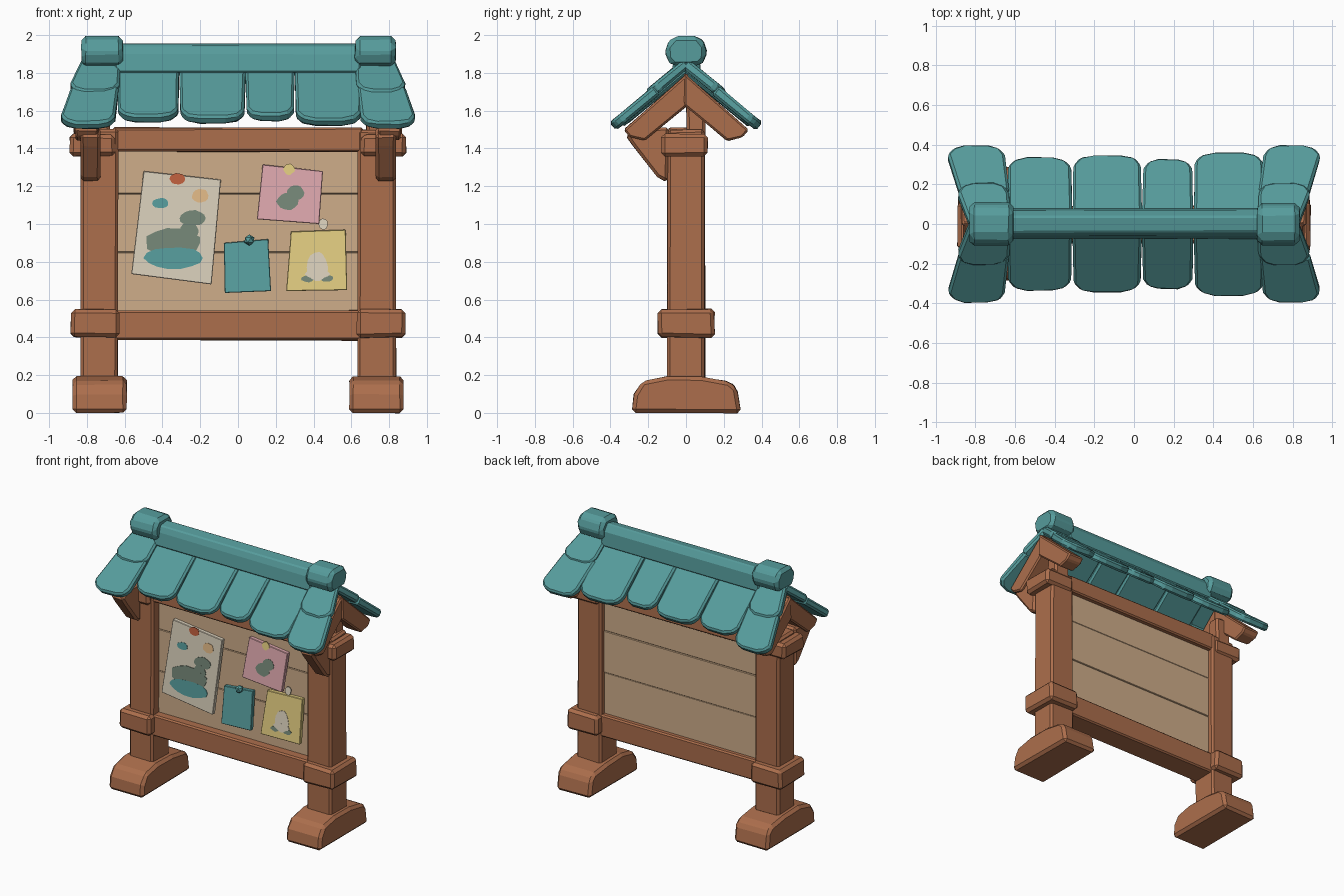
import bpy, bmesh, math, random
from mathutils import Vector

random.seed(4)
cube = bpy.data.objects.get("Cube")
if cube:
    bpy.data.objects.remove(cube, do_unlink=True)


def material(name, rgb):
    lin = [((c / 255 + 0.055) / 1.055) ** 2.4 for c in rgb] + [1]
    m = bpy.data.materials.new(name)
    m.use_nodes = True
    m.diffuse_color = lin
    m.node_tree.nodes["Principled BSDF"].inputs["Base Color"].default_value = lin
    return m


WOOD = material("warm wood", (172, 110, 76))
TEAL = material("teal", (86, 156, 156))
TAN = material("tan board", (207, 174, 138))
CREAM = material("cream paper", (216, 206, 186))
PINK = material("pink paper", (217, 164, 170))
YELLOW = material("yellow paper", (222, 201, 126))
GREEN = material("grey green paint", (116, 134, 118))
PEACH = material("peach paint", (224, 184, 134))
RED = material("red paint", (190, 95, 62))


def prism(name, pts, push, mat, bevel=0.0, jitter=0.0):
    """Closed solid from a 3D outline pushed along a vector."""
    bm = bmesh.new()
    face = bm.faces.new([bm.verts.new(p) for p in pts])
    ext = bmesh.ops.extrude_face_region(bm, geom=[face], use_keep_orig=True)
    moved = [g for g in ext["geom"] if isinstance(g, bmesh.types.BMVert)]
    bmesh.ops.translate(bm, verts=moved, vec=Vector(push))
    for v in bm.verts:
        v.co += Vector([random.uniform(-jitter, jitter) for _ in range(3)])
    bmesh.ops.recalc_face_normals(bm, faces=bm.faces)
    me = bpy.data.meshes.new(name)
    bm.to_mesh(me)
    bm.free()
    me.materials.append(mat)
    ob = bpy.data.objects.new(name, me)
    bpy.context.collection.objects.link(ob)
    if bevel:
        mod = ob.modifiers.new("soft edge", "BEVEL")
        mod.width = bevel
        mod.segments = 1
    return ob


def box(name, x, y, z, mat=WOOD, bevel=0.015, jitter=0.004):
    pts = [(x[0], y[0], z[0]), (x[1], y[0], z[0]), (x[1], y[1], z[0]), (x[0], y[1], z[0])]
    return prism(name, pts, (0, 0, z[1] - z[0]), mat, bevel, jitter)


def profile(name, x, yz, mat=WOOD, bevel=0.015, jitter=0.003):
    return prism(name, [(x[0], y, z) for y, z in yz], (x[1] - x[0], 0, 0), mat, bevel, jitter)


# Posts, feet, collars, braces and gable rafters on both sides
foot = [(-.285, 0), (-.275, .1), (-.23, .165), (-.1, .195), (.08, .19), (.23, .165), (.27, .13), (.29, 0)]
brace = [(-.32, 1.47), (-.28, 1.41), (-.15, 1.25), (-.1, 1.22), (-.09, 1.51), (-.25, 1.51)]
for s, label in ((1, "left"), (-1, "right")):
    def span(a, b):
        return sorted((s * a, s * b))
    profile(label + "_foot", span(.59, .875), foot, bevel=0.02)
    box(label + "_post", span(.635, .835), (-.1, .1), (.17, 1.5))
    box(label + "_lower_collar", span(.63, .885), (-.15, .15), (.4, .55), bevel=0.02)
    box(label + "_upper_collar", span(.65, .89), (-.13, .115), (1.36, 1.475), bevel=0.02)
    profile(label + "_brace", span(.73, .835), brace)
    box(label + "_king_post", span(.68, .8), (.0, .1), (1.45, 1.66))
    for f, end in ((-1, "front"), (1, "back")):
        rafter = [(f * y, z) for y, z in ((-.01, 1.8), (.33, 1.5), (.3, 1.46), (.22, 1.44), (-.01, 1.63))]
        profile(f"{label}_{end}_rafter", span(.74, .865 + f * .003), rafter, bevel=0.01)

# Cross rails and back board
box("lower_rail", (-.66, .66), (-.09, .09), (.385, .545), bevel=0.01)
box("upper_rail", (-.66, .66), (-.09, .09), (1.38, 1.51), bevel=0.01)
levels = (.53, .85, 1.16, 1.4)
for i in range(3):
    back = .055 + .004 * (i % 2)
    box(f"board_plank_{i + 1}", (-.66, .66), (-.025, back), (levels[i], levels[i + 1]), TAN, 0.004, 0)


# Roof tiles: plan outline laid on the slope
def tile(name, f, outline, lift, slope=0.82, thick=0.055):
    pts = [(x, f * y, 1.855 + lift - slope * y) for x, y in outline]
    n = Vector((0, f * slope, 1)).normalized()
    return prism(name, pts, -thick * n, TEAL, 0.013, 0.003)


def scallop(x0, x1, top, eave, flare0=0.0, flare1=0.0):
    """Tile outline with a rounded lower edge."""
    a, b = x0 + flare0, x1 + flare1
    w = b - a
    return [(x0, top), (x1, top), (b, eave - .05), (b - w * .1, eave - .015), (b - w * .3, eave),
            (a + w * .3, eave), (a + w * .1, eave - .015), (a, eave - .05)]


seams = (-.64, -.31, .04, .3, .66)
eaves = (.345, .355, .335, .37)
for f, end in ((-1, "front"), (1, "back")):
    for i, eave in enumerate(eaves):
        tile(f"{end}_roof_tile_{i + 1}", f,
             scallop(seams[i], seams[i + 1], .01, eave, .006, -.006), .003 * (i % 2))
    for s, label in ((1, "left"), (-1, "right")):
        for row, out in (("lower", scallop(.63, .885, .17, .405, .02, .055)),
                         ("upper", scallop(.62, .83, .01, .215, .01, .06))):
            lift = .028 if row == "upper" else .015
            tile(f"{label}_{end}_{row}_end_tile", f, [(s * x, y) for x, y in out], lift)

# Ridge beam and its rounded caps
ridge = [(-.075, 1.8), (-.06, 1.9), (-.04, 1.945), (.04, 1.96), (.07, 1.91), (.08, 1.8)]
profile("ridge_beam", (-.65, .65), ridge, TEAL, 0.008)
cap = [(-.07, 1.835), (-.105, 1.87), (-.11, 1.94), (-.065, 1.995),
       (.065, 1.995), (.11, 1.94), (.105, 1.87), (.07, 1.835)]
profile("left_ridge_cap", (.62, .835), cap, TEAL, 0.025)
profile("right_ridge_cap", (-.83, -.61), cap, TEAL, 0.025)


# Notices: tilted sheets with thin painted plates
def notice(name, corners, mat, paint):
    top = max(z for x, z in corners)
    low = min(z for x, z in corners)

    def on_sheet(x, z, out=0.0):
        return (x, -.055 - .045 * (top - z) / (top - low) - out, z)
    prism(name, [on_sheet(x, z) for x, z in corners], (0, .03, 0), mat, 0.003)
    for i, (colour, x, z, rx, rz) in enumerate(paint):
        ring = [k * math.tau / 14 for k in range(14)]
        pts = [on_sheet(x + rx * math.cos(t) * random.uniform(.9, 1.08),
                        z + rz * math.sin(t) * random.uniform(.9, 1.08), .002 + .0004 * i) for t in ring]
        prism(f"{name}_paint_{i + 1}", pts, (0, .006, 0), colour)


notice("large_notice", [(-.5, 1.28), (-.09, 1.235), (-.14, .68), (-.565, .735)], CREAM, [
    (RED, -.32, 1.24, .042, .03), (TEAL, -.41, 1.11, .042, .028), (PEACH, -.2, 1.15, .045, .038),
    (GREEN, -.24, 1.03, .07, .042), (GREEN, -.26, .965, .05, .045),
    (GREEN, -.34, .9, .15, .075), (TEAL, -.34, .82, .16, .06)])
notice("pink_notice", [(.13, 1.315), (.45, 1.28), (.43, 1.0), (.1, 1.025)], PINK, [
    (GREEN, .265, 1.12, .06, .045), (GREEN, .305, 1.165, .045, .042), (YELLOW, .27, 1.29, .03, .03)])
notice("teal_notice", [(-.075, .9), (.16, .92), (.175, .645), (-.07, .635)], TEAL, [])
notice("yellow_notice", [(.28, .96), (.57, .97), (.578, .65), (.255, .645)], YELLOW, [
    (GREEN, .37, .71, .035, .018), (GREEN, .47, .712, .035, .018),
    (CREAM, .42, .77, .055, .08), (CREAM, .42, .735, .068, .025), (CREAM, .45, 1.0, .025, .03)])

# Pin on the small notice
bpy.ops.mesh.primitive_ico_sphere_add(subdivisions=1, radius=.03, location=(.06, -.07, .915))
pin = bpy.context.object
pin.name = "notice_pin"
pin.data.materials.append(TEAL)
